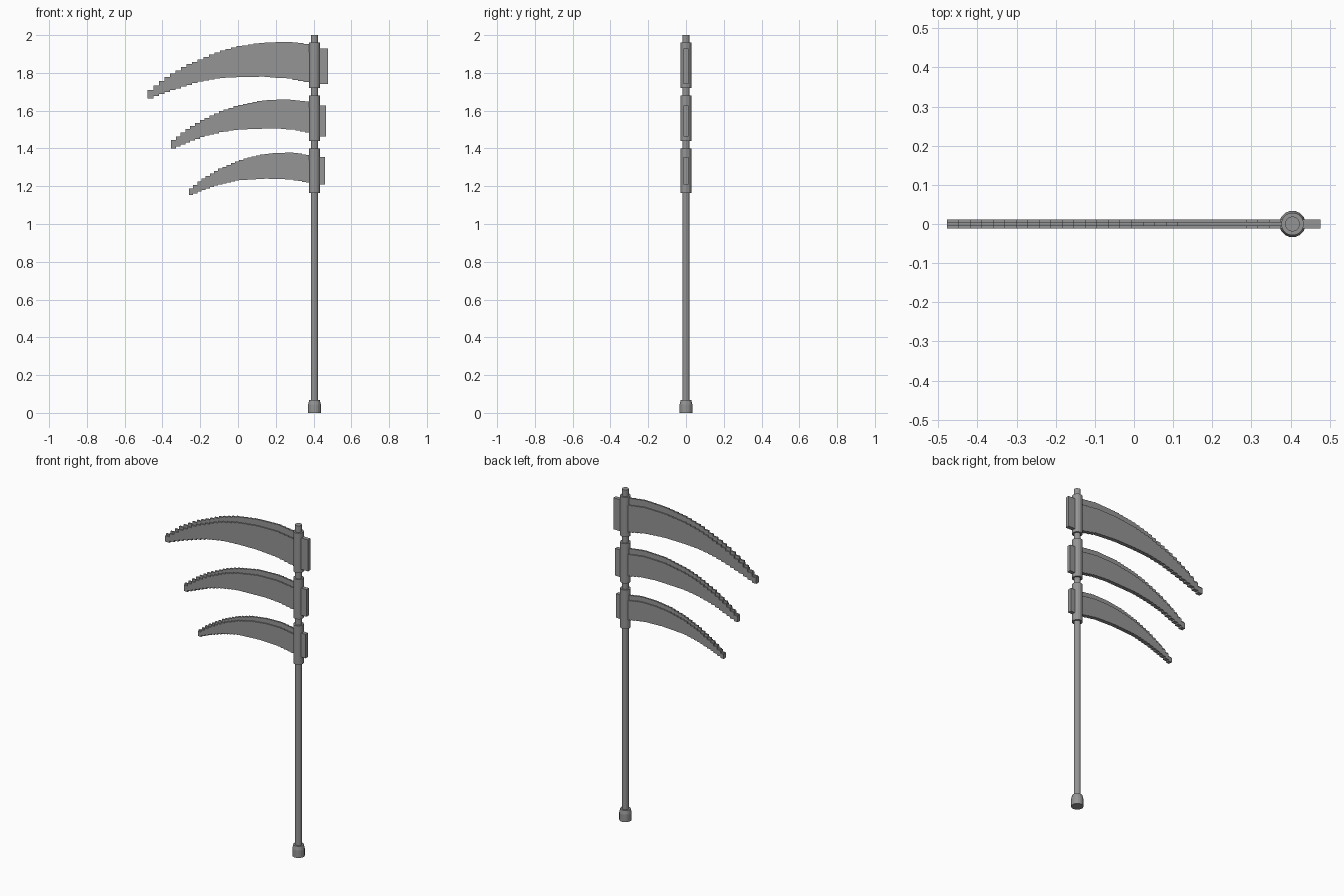
import bpy, bmesh, math

if "Cube" in bpy.data.objects:
    bpy.data.objects.remove(bpy.data.objects["Cube"])

POLE_X = 0.405
SIDES = 16
STEPS = 30

steel = bpy.data.materials.new("steel grey")
steel.diffuse_color = (0.3, 0.3, 0.3, 1)
steel.use_nodes = True
steel.node_tree.nodes["Principled BSDF"].inputs["Base Color"].default_value = steel.diffuse_color


def finish(bm, name):
    bmesh.ops.recalc_face_normals(bm, faces=bm.faces)
    mesh = bpy.data.meshes.new(name)
    bm.to_mesh(mesh)
    bm.free()
    mesh.materials.append(steel)
    obj = bpy.data.objects.new(name, mesh)
    bpy.context.collection.objects.link(obj)
    return obj


def turned(name, profile):
    """Lathe a (radius, z) profile around the pole axis, with capped ends."""
    bm = bmesh.new()
    rings = []
    for r, z in profile:
        rings.append([bm.verts.new((POLE_X + r * math.cos(2 * math.pi * (i + 0.5) / SIDES),
                                    r * math.sin(2 * math.pi * (i + 0.5) / SIDES), z))
                      for i in range(SIDES)])
    for a, b in zip(rings, rings[1:]):
        for i in range(SIDES):
            j = (i + 1) % SIDES
            bm.faces.new((a[i], a[j], b[j], b[i]))
    bm.faces.new(rings[0])
    bm.faces.new(rings[-1])
    return finish(bm, name)


def plate(bm, outline, half):
    """Extrude an (x, z) outline symmetrically in y."""
    face = bm.faces.new([bm.verts.new((x, -half, z)) for x, z in outline])
    ext = bmesh.ops.extrude_face_region(bm, geom=[face], use_keep_orig=True)
    for v in ext["geom"]:
        if isinstance(v, bmesh.types.BMVert):
            v.co.y = half


def lerp(points, x):
    for (x0, z0), (x1, z1) in zip(points, points[1:]):
        if x <= x1:
            return z0 + (z1 - z0) * (x - x0) / (x1 - x0)
    return points[-1][1]


def stepped(cols):
    """Staircase outline from (x0, x1, low, high) columns."""
    low = [p for a, b, lo, hi in cols for p in ((a, lo), (b, lo))]
    high = [p for a, b, lo, hi in cols for p in ((a, hi), (b, hi))]
    # drop coincident neighbours
    loop = low + high[::-1]
    return [p for i, p in enumerate(loop) if math.dist(p, loop[i - 1]) > 1e-5]


def blade(name, top, bottom, tab):
    start = top[0][0]
    w = (POLE_X - start) / STEPS
    spine, body = [], []
    for i in range(STEPS):
        a = start + i * w
        lo, hi = lerp(bottom, a + w * i / STEPS), lerp(top, a + w * i / STEPS)
        spine.append((a, a + w, lo + 0.1 * (hi - lo), hi))
        body.append((a, a + w, lo, hi - 0.2 * (hi - lo)))
    bm = bmesh.new()
    plate(bm, stepped(body), 0.012)    # thick body
    plate(bm, stepped(spine), 0.005)   # thin raised spine
    x, z0, z1 = tab                    # tang behind the pole
    plate(bm, [(POLE_X, z0), (x, z0), (x, z1), (POLE_X, z1)], 0.012)
    return finish(bm, name)


# Pole, foot and the three blade sockets
turned("pole", [(0.019, 0.01), (0.019, 2.0)])
turned("foot_cap", [(0.034, 0), (0.034, 0.045), (0.029, 0.068)])
for label, z0, z1 in (("upper", 1.72, 1.96), ("middle", 1.44, 1.68), ("lower", 1.165, 1.40)):
    turned(label + "_socket", [(0.029, z0), (0.029, z1)])

# Curved stepped blades, largest on top
blade("upper_blade",
      [(-0.478, 1.71), (-0.385, 1.78), (-0.28, 1.84), (-0.2, 1.873), (-0.11, 1.91),
       (0, 1.94), (0.14, 1.96), (0.28, 1.965), (0.405, 1.95)],
      [(-0.478, 1.665), (-0.385, 1.70), (-0.28, 1.733), (-0.2, 1.755), (-0.1, 1.772),
       (0, 1.778), (0.14, 1.78), (0.28, 1.77), (0.405, 1.745)],
      (0.477, 1.74, 1.93))
blade("middle_blade",
      [(-0.354, 1.445), (-0.28, 1.50), (-0.2, 1.548), (-0.08, 1.603), (0, 1.628),
       (0.14, 1.655), (0.28, 1.66), (0.405, 1.645)],
      [(-0.354, 1.40), (-0.2, 1.46), (-0.1, 1.485), (0, 1.50), (0.2, 1.506),
       (0.3, 1.499), (0.405, 1.48)],
      (0.466, 1.463, 1.627))
blade("lower_blade",
      [(-0.26, 1.188), (-0.2, 1.235), (-0.1, 1.293), (0, 1.335), (0.1, 1.363),
       (0.2, 1.376), (0.3, 1.378), (0.405, 1.362)],
      [(-0.26, 1.153), (-0.2, 1.178), (-0.1, 1.21), (0, 1.232), (0.15, 1.24),
       (0.28, 1.236), (0.405, 1.215)],
      (0.46, 1.21, 1.355))
